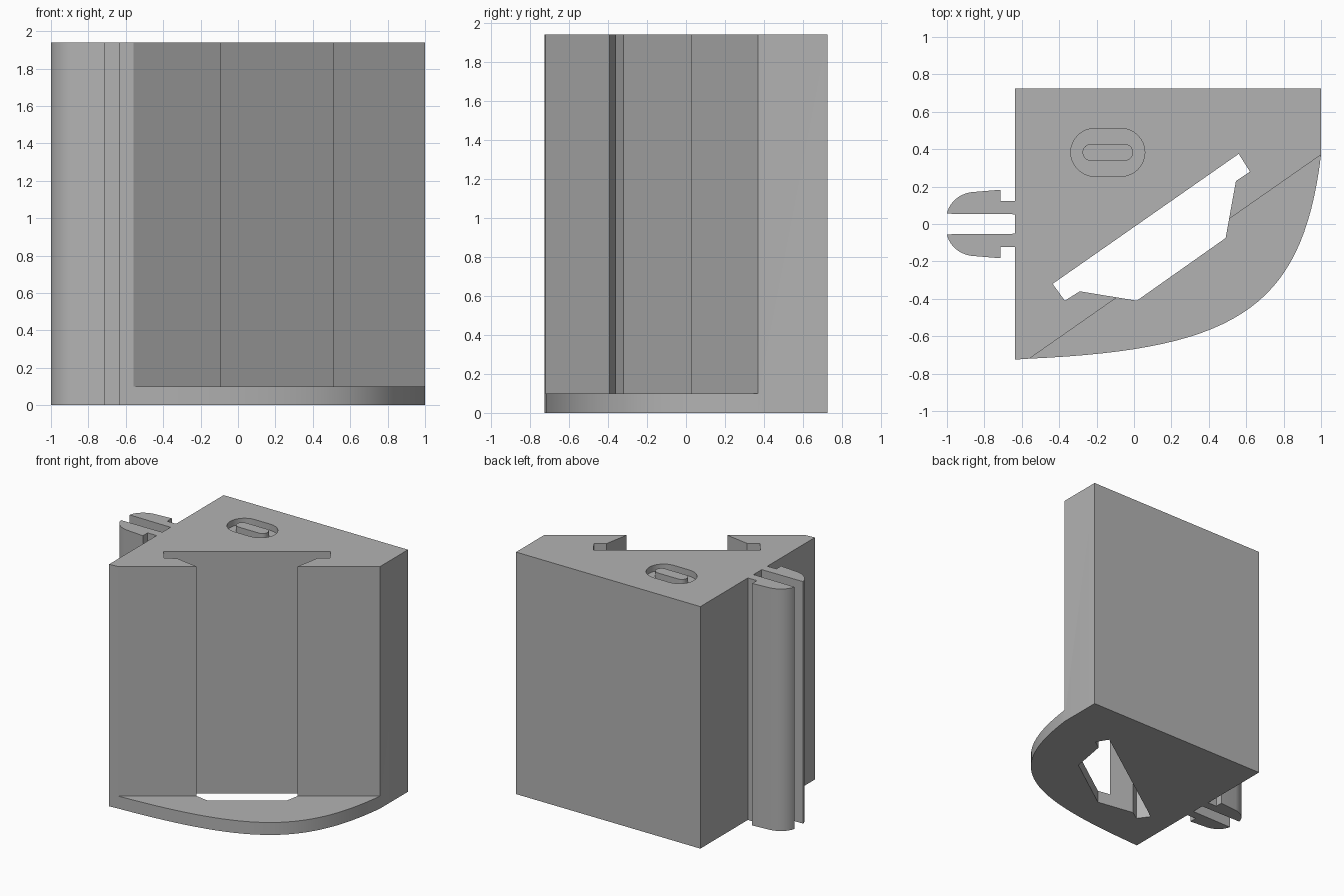
import bpy, bmesh, math
from mathutils import Vector
from mathutils.geometry import interpolate_bezier

cube = bpy.data.objects.get("Cube")
if cube:
    bpy.data.objects.remove(cube, do_unlink=True)

HEIGHT, PLATE = 1.94, 0.1

grey = bpy.data.materials.new("plain_grey")
grey.use_nodes = True
grey.diffuse_color = (0.45, 0.45, 0.45, 1)
grey.node_tree.nodes["Principled BSDF"].inputs["Base Color"].default_value = (0.45, 0.45, 0.45, 1)


def extruded(name, flat_faces, z0, z1):
    """Solid from flat outlines that may share corners."""
    bm = bmesh.new()
    for pts in flat_faces:
        bm.faces.new([bm.verts.new((x, y, z0)) for x, y in pts])
    bmesh.ops.remove_doubles(bm, verts=bm.verts, dist=1e-5)
    ext = bmesh.ops.extrude_face_region(bm, geom=bm.faces[:], use_keep_orig=True)
    top = [g for g in ext["geom"] if isinstance(g, bmesh.types.BMVert)]
    bmesh.ops.translate(bm, verts=top, vec=(0, 0, z1 - z0))
    bmesh.ops.recalc_face_normals(bm, faces=bm.faces)
    mesh = bpy.data.meshes.new(name)
    bm.to_mesh(mesh)
    bm.free()
    mesh.materials.append(grey)
    obj = bpy.data.objects.new(name, mesh)
    bpy.context.collection.objects.link(obj)
    return obj


def activate(obj):
    bpy.ops.object.select_all(action='DESELECT')
    obj.select_set(True)
    bpy.context.view_layer.objects.active = obj


def cut(obj, cutter):
    cutter.hide_render = True
    mod = obj.modifiers.new("cut", 'BOOLEAN')
    mod.operation, mod.solver, mod.object = 'DIFFERENCE', 'EXACT', cutter
    activate(obj)
    bpy.ops.object.modifier_apply(modifier=mod.name)
    bpy.data.objects.remove(cutter, do_unlink=True)


def smooth(obj):
    activate(obj)
    bpy.ops.object.shade_smooth_by_angle(angle=math.radians(25))


def stadium(cx, cy, half_straight, radius, steps=16):
    pts = []
    for side, start in ((1, -90), (-1, 90)):
        for i in range(steps + 1):
            a = math.radians(start + 180 * i / steps)
            pts.append((cx + side * half_straight + radius * math.cos(a), cy + radius * math.sin(a)))
    return pts


# Holder block with a bulging front edge
bulge = interpolate_bezier(Vector((-0.56, -0.72)), Vector((0.55, -0.67)),
                           Vector((0.9, -0.45)), Vector((1, 0.37)), 32)
outline = [(-0.635, 0.725), (-0.635, -0.725)] + [(p[0], p[1]) for p in bulge] + [(1, 0.725)]
holder = extruded("holder_body", [outline], 0, HEIGHT)

# Diagonal front face above the base plate
cut(holder, extruded("front_cutter", [[(-0.8, -0.888), (1.2, 0.51), (1.5, -1.5), (-0.8, -1.5)]],
                     PLATE, HEIGHT + 0.2))

# Undercut slot through the whole height
slot = [(0.545, 0.23), (0.62, 0.28), (0.56, 0.375), (-0.435, -0.32),
        (-0.37, -0.41), (-0.29, -0.36), (0.015, -0.41), (0.49, -0.075)]
cut(holder, extruded("slot_cutter", [slot], -0.2, HEIGHT + 0.2))

# Oval ring groove in the top
outer = stadium(-0.14, 0.383, 0.07, 0.128)
inner = stadium(-0.14, 0.383, 0.09, 0.045)
ring = [(outer[i - 1], outer[i], inner[i], inner[i - 1]) for i in range(len(outer))]
cut(holder, extruded("groove_cutter", ring, HEIGHT - 0.05, HEIGHT + 0.1))
smooth(holder)

# Pair of snap-in prongs on the side
nose = interpolate_bezier(Vector((-1, 0.055)), Vector((-0.99, 0.11)),
                          Vector((-0.94, 0.16)), Vector((-0.87, 0.17)), 14)
prong = [(-0.635, 0.052)] + [(p[0], p[1]) for p in nose] + [
    (-0.715, 0.183), (-0.715, 0.123), (-0.635, 0.123)]
for name, side in (("back_prong", 1), ("front_prong", -1)):
    smooth(extruded(name, [[(x, y * side) for x, y in prong]], 0, HEIGHT))
